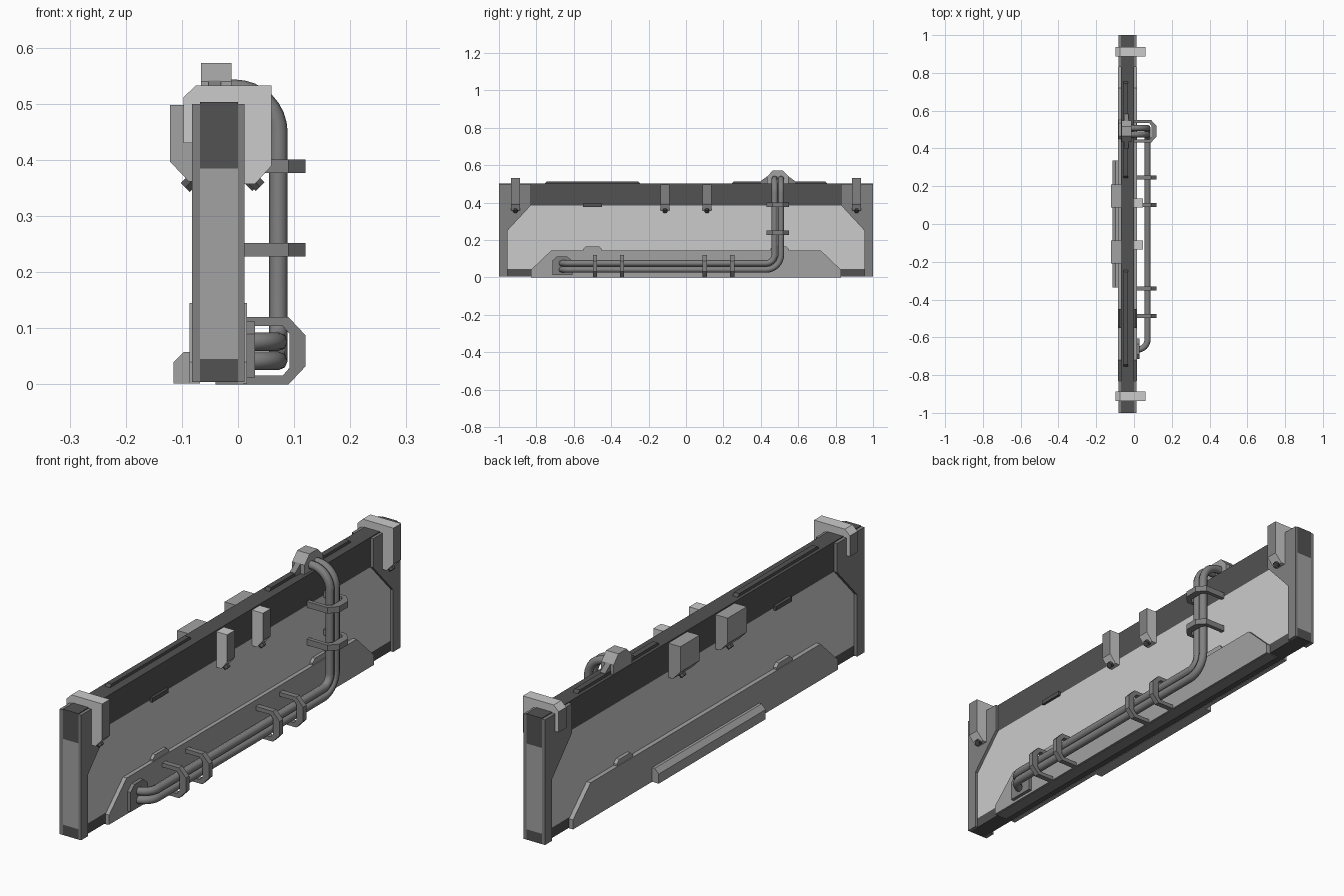
import bpy, bmesh, math
from mathutils import Vector

if "Cube" in bpy.data.objects:
    bpy.data.objects.remove(bpy.data.objects["Cube"])


def mat(name, v):
    m = bpy.data.materials.new(name)
    m.diffuse_color = (v, v, v, 1)
    m.use_nodes = True
    m.node_tree.nodes["Principled BSDF"].inputs["Base Color"].default_value = m.diffuse_color
    return m


LIGHT = mat("light grey", 0.60)
MID = mat("mid grey", 0.36)
GREY = mat("steel grey", 0.22)
DARK = mat("dark grey", 0.085)


def prism(name, axis, pts, lo, hi, mats, rule=None):
    """Extrude a 2D profile along an axis; rule(normal) picks the material."""
    put = {"x": lambda a, b, t: (t, a, b),
           "y": lambda a, b, t: (a, t, b),
           "z": lambda a, b, t: (a, b, t)}[axis]
    bm = bmesh.new()
    ends = [[bm.verts.new(put(a, b, t)) for a, b in pts] for t in (lo, hi)]
    n = len(pts)
    bm.faces.new(ends[0])
    bm.faces.new(ends[1])
    for i in range(n):
        j = (i + 1) % n
        bm.faces.new((ends[0][i], ends[0][j], ends[1][j], ends[1][i]))
    bmesh.ops.recalc_face_normals(bm, faces=bm.faces)
    bm.normal_update()
    if rule:
        for f in bm.faces:
            f.material_index = rule(f.normal)
    me = bpy.data.meshes.new(name)
    bm.to_mesh(me)
    bm.free()
    for m in (mats if isinstance(mats, (list, tuple)) else [mats]):
        me.materials.append(m)
    ob = bpy.data.objects.new(name, me)
    bpy.context.collection.objects.link(ob)
    return ob


def box(name, x0, x1, y0, y1, z0, z1, mats, rule=None):
    return prism(name, "x", [(y0, z0), (y1, z0), (y1, z1), (y0, z1)], x0, x1, mats, rule)


def bolt(name, x, y, z, side):
    """Small dark hex bolt tilted outward and down."""
    bpy.ops.mesh.primitive_cylinder_add(vertices=6, radius=0.013, depth=0.026,
                                        location=(x, y, z), rotation=(0, side * math.radians(135), 0))
    ob = bpy.context.object
    ob.name = name
    ob.data.materials.append(DARK)


def end_light(n):
    return 0 if abs(n.x) < 0.9 else 1


# wall core: two rails and the panel between them
box("bottom_rail", -0.068, 0.0, -1, 1, 0.004, 0.045, DARK)
box("wall_panel", -0.068, 0.0, -1, 1, 0.045, 0.385, [LIGHT, MID], lambda n: int(abs(n.y) > 0.5))
box("top_rail", -0.068, 0.0, -1, 1, 0.385, 0.503, DARK)

# post flanges with gussets, and trapezoid kick plates, on both faces
gusset = [(1, 0.004), (0.955, 0.004), (0.955, 0.25), (0.83, 0.385), (0.83, 0.5), (1, 0.5)]
kick = [(-0.83, 0.002), (-0.83, 0.04), (-0.72, 0.145), (0.72, 0.145), (0.83, 0.04), (0.83, 0.002)]
for face, x0, x1 in (("left", -0.082, -0.068), ("right", 0.0, 0.012)):
    for s in (-1, 1):
        prism(f"post_flange_{face}", "x", [(s * y, z) for y, z in gusset], x0, x1, GREY)
        # small rounded lug above the kick plate
        yc = 0.5 * s
        prism(f"kick_plate_lug_{face}", "x",
              [(yc - 0.05, 0.14), (yc - 0.05, 0.152), (yc - 0.035, 0.166),
               (yc + 0.035, 0.166), (yc + 0.05, 0.152), (yc + 0.05, 0.14)], x0, x1, MID)
    prism(f"kick_plate_{face}", "x", kick, x0 - (0.004 if x0 < -0.07 else 0),
          x1 + (0.004 if x1 > 0 else 0), MID)
    xs = (-0.08, -0.06) if face == "left" else (-0.01, 0.01)
    box(f"rail_latch_{face}", *xs, -0.55, -0.45, 0.378, 0.395, DARK)

# ledge bar along the left foot
prism("foot_ledge", "y", [(-0.08, 0.002), (-0.115, 0.002), (-0.115, 0.04), (-0.097, 0.058), (-0.08, 0.058)],
      -0.335, 0.335, MID)

for s in (-1, 1):
    # ridges along the top rail
    yc = 0.5 * s
    prism("top_ridge", "x", [(yc - 0.258, 0.5), (yc - 0.245, 0.514), (yc + 0.245, 0.514), (yc + 0.258, 0.5)],
          -0.055, -0.033, DARK)

    # hook clamps over the wall ends
    yc = 0.912 * s
    prism("end_clamp", "y",
          [(-0.082, 0.43), (-0.097, 0.43), (-0.097, 0.512), (-0.075, 0.533), (0.06, 0.533),
           (0.06, 0.39), (0.03, 0.357), (0.012, 0.357), (0.012, 0.5), (-0.082, 0.5)],
          yc - 0.024, yc + 0.024, [LIGHT, GREY], end_light)
    bolt("end_clamp_bolt", 0.03, yc, 0.362, 1)

    # clips on the right face
    yc = 0.112 * s
    prism("rail_clip", "y",
          [(-0.002, 0.498), (0.048, 0.498), (0.048, 0.39), (0.022, 0.357), (-0.002, 0.357)],
          yc - 0.024, yc + 0.024, [LIGHT, GREY], end_light)
    bolt("rail_clip_bolt", 0.024, yc, 0.362, 1)

    # wide blocks on the left face
    yc = 0.148 * s
    prism("rail_block", "y",
          [(-0.066, 0.498), (-0.121, 0.498), (-0.121, 0.397), (-0.088, 0.362), (-0.066, 0.362)],
          yc - 0.06, yc + 0.06, MID)
    bolt("rail_block_bolt", -0.085, yc, 0.36, -1)


def fillet(points, radii):
    """Round the right-angle corners of a path."""
    p = [Vector(q) for q in points]
    out = [p[0]]
    for i in range(1, len(p) - 1):
        a, b, r = (p[i - 1] - p[i]).normalized(), (p[i + 1] - p[i]).normalized(), radii[i - 1]
        c = p[i] + (a + b) * r
        for k in range(9):
            t = math.pi / 2 * k / 8
            out.append(c - b * r * math.cos(t) - a * r * math.sin(t))
    return out + [p[-1]]


# twin pipes: out of the low socket, along the foot, up and over the rail
for i, (z, y, r) in enumerate(((0.042, 0.508, 0.08), (0.076, 0.474, 0.046))):
    path = fillet([(0.005, -0.665, z), (0.072, -0.665, z), (0.072, y, z),
                   (0.072, y, 0.527), (-0.04, y, 0.527)], (0.055, r, 0.078))
    cu = bpy.data.curves.new("pipe", "CURVE")
    cu.dimensions = "3D"
    cu.bevel_depth = 0.0165
    cu.bevel_resolution = 2
    cu.use_fill_caps = True
    sp = cu.splines.new("POLY")
    sp.points.add(len(path) - 1)
    for pt, v in zip(sp.points, path):
        pt.co = (*v, 1)
    cu.materials.append(GREY)
    ob = bpy.data.objects.new(f"pipe_{i + 1}", cu)
    bpy.context.collection.objects.link(ob)
    bpy.ops.object.select_all(action="DESELECT")
    ob.select_set(True)
    bpy.context.view_layer.objects.active = ob
    bpy.ops.object.convert(target="MESH")


def strap(c):
    """U-shaped pipe bracket profile centred on c, open to the wall."""
    return [(0.0, c + 0.06), (0.09, c + 0.06), (0.12, c + 0.028), (0.12, c - 0.028), (0.09, c - 0.06),
            (0.0, c - 0.06), (0.0, c - 0.044), (0.08, c - 0.044), (0.092, c - 0.03),
            (0.092, c + 0.03), (0.08, c + 0.044), (0.0, c + 0.044)]


# pipe brackets
for y in (-0.487, -0.342, 0.1, 0.247):
    prism("pipe_bracket_low", "y", strap(0.06), y - 0.011, y + 0.011, GREY)
for z in (0.24, 0.389):
    prism("pipe_bracket_high", "z", strap(0.491), z - 0.012, z + 0.012, GREY)

# low pipe socket
prism("low_socket", "x",
      [(-0.715, 0.012), (-0.715, 0.09), (-0.69, 0.112), (-0.635, 0.112), (-0.607, 0.088), (-0.607, 0.012)],
      0.0, 0.03, GREY)

# top pipe socket on the rail
prism("top_socket", "x",
      [(0.434, 0.5), (0.434, 0.54), (0.465, 0.573), (0.517, 0.573), (0.548, 0.54), (0.548, 0.5)],
      -0.066, -0.012, MID)
prism("top_socket_web", "x", [(0.4, 0.5), (0.4, 0.516), (0.44, 0.545), (0.542, 0.545), (0.582, 0.516), (0.582, 0.5)],
      -0.053, -0.03, GREY)

# thin base shoe that touches the ground
box("base_shoe", -0.04, 0.01, -0.83, 0.83, 0.0, 0.006, GREY)
